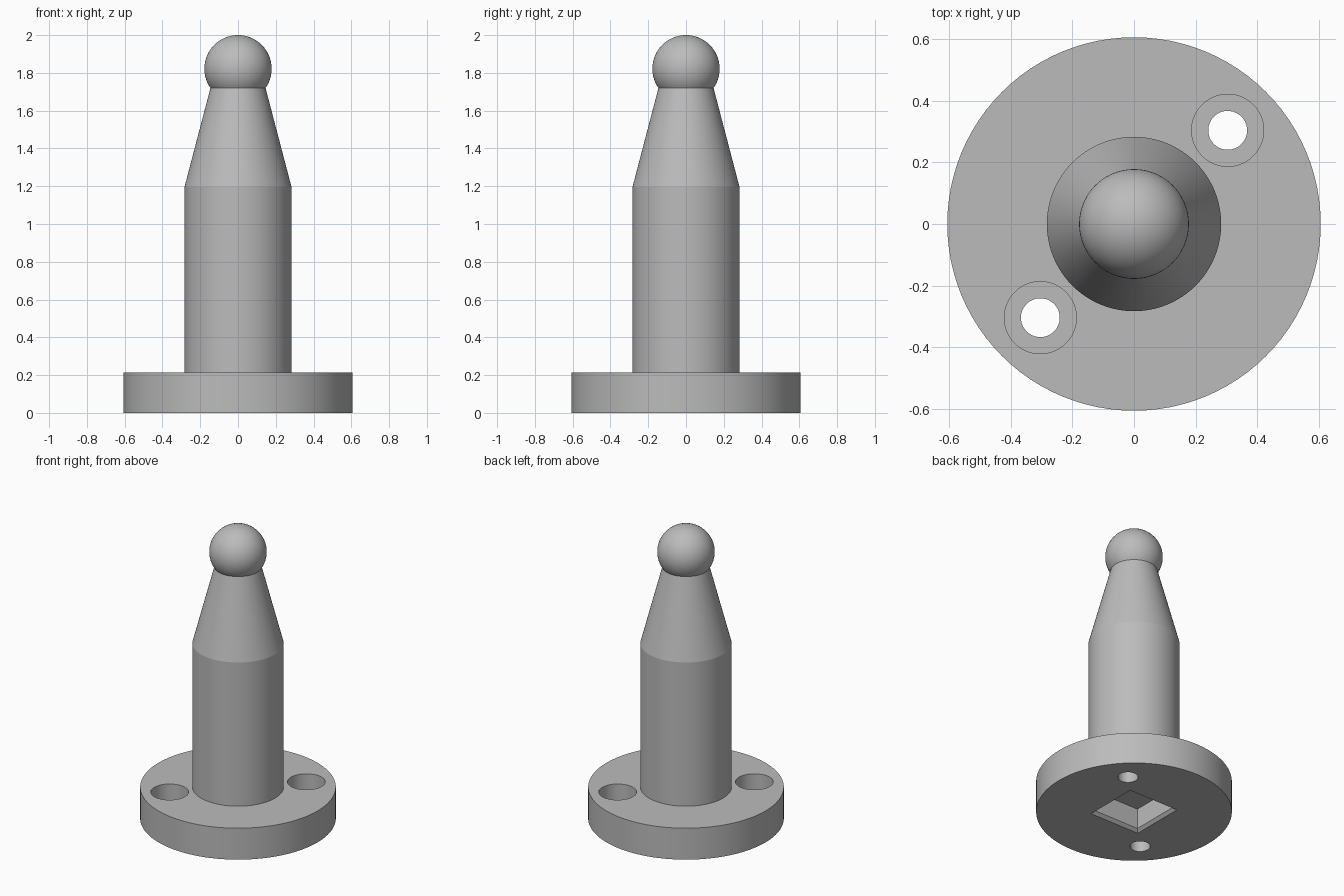
import bpy, bmesh, math

if "Cube" in bpy.data.objects:
    bpy.data.objects.remove(bpy.data.objects["Cube"])

steel = bpy.data.materials.new("plain grey metal")
steel.diffuse_color = (0.5, 0.5, 0.5, 1)
steel.use_nodes = True
steel.node_tree.nodes["Principled BSDF"].inputs["Base Color"].default_value = steel.diffuse_color


def lathe(name, profile, segments=96, phase=0.0, centre=(0, 0)):
    """Closed solid turned from (radius, z) points, bottom to top, ends on axis."""
    bm = bmesh.new()
    rings = []
    for r, z in profile:
        if r < 1e-6:
            rings.append([bm.verts.new((centre[0], centre[1], z))] * segments)
            continue
        rings.append([bm.verts.new((centre[0] + r * math.cos(phase + math.tau * i / segments),
                                    centre[1] + r * math.sin(phase + math.tau * i / segments), z))
                      for i in range(segments)])
    for low, high in zip(rings, rings[1:]):
        for i in range(segments):
            j = (i + 1) % segments
            corners = list(dict.fromkeys((low[i], low[j], high[j], high[i])))
            bm.faces.new(corners)
    bmesh.ops.recalc_face_normals(bm, faces=bm.faces)
    mesh = bpy.data.meshes.new(name)
    bm.to_mesh(mesh)
    bm.free()
    mesh.materials.append(steel)
    obj = bpy.data.objects.new(name, mesh)
    bpy.context.collection.objects.link(obj)
    return obj


# Flanged post: disc base, shaft, taper and ball end
BALL_R, BALL_Z, NECK_Z = 0.178, 1.822, 1.72
start = math.asin((NECK_Z - BALL_Z) / BALL_R)
STEPS = 32
profile = [(0, 0), (0.606, 0), (0.606, 0.215), (0.283, 0.215), (0.283, 1.197)]
for k in range(STEPS + 1):
    a = start + (math.pi / 2 - start) * k / STEPS
    profile.append((BALL_R * math.cos(a), BALL_Z + BALL_R * math.sin(a)))
post = lathe("flanged_ball_post", profile)

# Cutters: two counterbored bolt holes and a chamfered square socket below
hole = [(0, -0.1), (0.063, -0.1), (0.063, 0.095), (0.117, 0.095), (0.117, 0.3), (0, 0.3)]
socket = [(0, -0.02), (0.295, -0.02), (0.24, 0.019), (0.24, 0.157), (0, 0.157)]
cutters = [lathe("bolt_hole_cutter", hole, 64, 0, (s * 0.304, s * 0.304)) for s in (1, -1)]
cutters.append(lathe("square_socket_cutter", socket, 4, math.pi / 4))

bpy.context.view_layer.objects.active = post
post.select_set(True)
for cutter in cutters:
    cutter.hide_render = True
    mod = post.modifiers.new("cut", 'BOOLEAN')
    mod.operation = 'DIFFERENCE'
    mod.solver = 'EXACT'
    mod.object = cutter
    bpy.ops.object.modifier_apply(modifier=mod.name)
    bpy.data.objects.remove(cutter)

bpy.ops.object.shade_smooth_by_angle(angle=math.radians(10))
